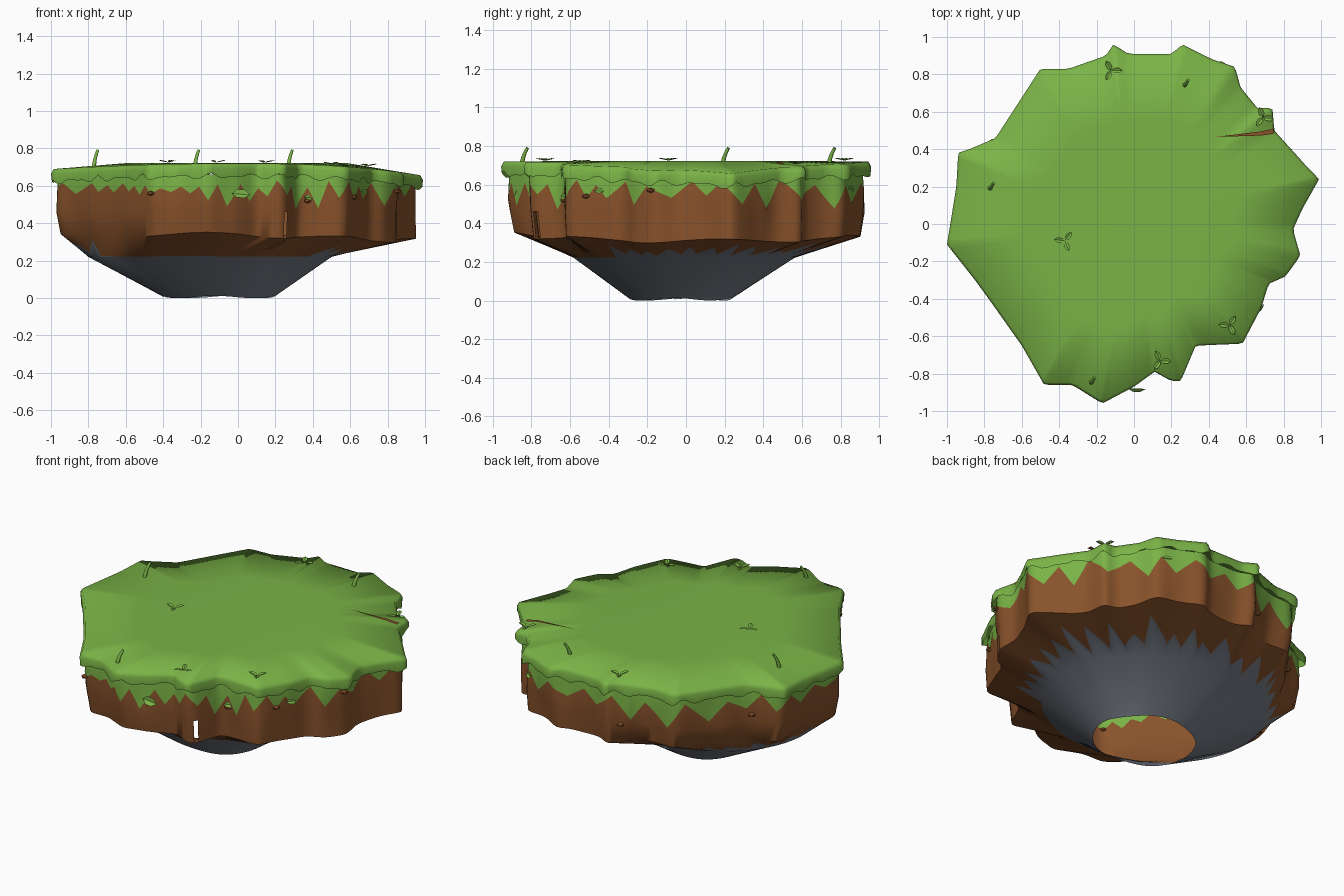
import bpy, bmesh, math, random
from mathutils import Vector

random.seed(4)
cube = bpy.data.objects.get("Cube")
if cube:
    bpy.data.objects.remove(cube)


def material(name, rgb):
    m = bpy.data.materials.new(name)
    m.use_nodes = True
    color = (*rgb, 1)
    m.diffuse_color = color
    bsdf = m.node_tree.nodes["Principled BSDF"]
    bsdf.inputs["Base Color"].default_value = color
    bsdf.inputs["Roughness"].default_value = 0.9
    return m


GRASS = material("grass green", (0.195, 0.45, 0.062))
SOIL = material("soil brown", (0.25, 0.085, 0.024))
ROCK = material("rock grey", (0.19, 0.21, 0.25))

# Island outline in hundredths, clockwise from the left end
OUTLINE = [(-100, -11), (-95, 20), (-94, 38), (-88, 40), (-74, 46), (-50, 83),
           (-35, 83), (-15, 90), (-11, 96), (-3, 91), (20, 91), (26, 96),
           (42, 88), (54, 84), (57, 73), (66, 62), (74, 62), (75, 50),
           (85, 39), (93, 30), (99, 24), (90, 8), (85, -3), (89, -17),
           (81, -28), (72, -32), (68, -45), (58, -64), (33, -65), (25, -84),
           (20, -84), (11, -79), (0, -87), (-17, -96), (-33, -86), (-48, -86),
           (-60, -65), (-77, -41), (-85, -30)]
COUNT = 216


def resample(points, count):
    pts = [Vector(p) / 100 for p in points]
    pairs = list(zip(pts, pts[1:] + pts[:1]))
    step = sum((b - a).length for a, b in pairs) / count
    out, along = [], 0
    for a, b in pairs:
        length = (b - a).length
        while along < length and len(out) < count:
            out.append(a.lerp(b, along / length))
            along += step
        along -= length
    return out


def relax(pts, passes):
    for _ in range(passes):
        pts = [(pts[i - 1] + 2 * p + pts[(i + 1) % len(pts)]) / 4 for i, p in enumerate(pts)]
    return pts


def finish(bm, name, mats, angle):
    bmesh.ops.recalc_face_normals(bm, faces=bm.faces)
    mesh = bpy.data.meshes.new(name)
    bm.to_mesh(mesh)
    bm.free()
    for m in mats:
        mesh.materials.append(m)
    obj = bpy.data.objects.new(name, mesh)
    bpy.context.collection.objects.link(obj)
    bpy.ops.object.select_all(action='DESELECT')
    obj.select_set(True)
    bpy.context.view_layer.objects.active = obj
    if angle:
        bpy.ops.object.shade_smooth_by_angle(angle=math.radians(angle))


def loft(bm, rings, indices):
    loops = [[bm.verts.new(p) for p in ring] for ring in rings]
    for a, b, index in zip(loops, loops[1:], indices):
        for i in range(len(a)):
            j = (i + 1) % len(a)
            bm.faces.new((a[i], a[j], b[j], b[i])).material_index = index
    return loops


# Turf lid with a drooping scalloped lip
edge = resample(OUTLINE, COUNT)


def rim_z(p):
    return 0.72 - 0.03 * p.x ** 2 - 0.035 * max(0, p.x) ** 3


scallop = [abs(math.sin(i * 0.42)) * 0.022 + 0.008 * math.sin(i * 1.3) for i in range(COUNT)]
inner = relax(edge, 6)
lid_rings = [
    [(*(p * 0.6), 0.722) for p in inner],
    [(*(p * 0.985), rim_z(p)) for p in edge],
    [(*p, rim_z(p) - 0.025) for p in edge],
    [(*(p * 0.997), rim_z(p) - 0.055 - s) for p, s in zip(edge, scallop)],
]
bm = bmesh.new()
loops = loft(bm, lid_rings, [0] * 3)
bm.faces.new(loops[0])
finish(bm, "turf_top", [GRASS], 180)

# Open shell of turf teeth, soil wall and tapering rock
wall = relax(edge, 2)


def oval(p, cx, cy, rx, ry):
    a = math.atan2(p.y, p.x)
    return Vector((cx + rx * math.cos(a), cy + ry * math.sin(a)))


def zigzag(value, gap):
    """Uneven saw line: alternating high and low knots joined by straight runs."""
    out, high, start = [], True, value(True, 0)
    while len(out) < COUNT:
        high, run = not high, gap(len(out))
        end = value(high, len(out))
        out += [start + (end - start) * k / run for k in range(run)]
        start = end
    return out[:COUNT]


def tooth(high, i):
    shallow = wall[i].y < 0 and wall[i].x < -0.2
    low = random.uniform(0.55, 0.57) if shallow else random.uniform(0.47, 0.55)
    return random.uniform(0.585, 0.63) if high else low


def spike(high, i):
    # Rock spikes climb into the soil everywhere except the front
    if wall[i].y < -0.45:
        return 0.03
    return random.uniform(0.4, 0.75) if high else random.uniform(0.12, 0.25)


teeth_z = zigzag(tooth, lambda i: random.choice((2, 2, 3) if wall[i].y < -0.4 else (3, 4, 5)))
climbs = zigzag(spike, lambda i: random.choice((2, 3, 4)))
top, teeth, belly, ledge, jag, foot, base = ([] for _ in range(7))
for i, p in enumerate(wall):
    fold = 1 + 0.008 * math.sin(i * 0.5) + 0.006 * math.sin(i * 0.23 + 1)
    right = max(0, p.x)
    top.append((*(p * 0.965), 0.66))
    teeth.append((*(p * 0.972), teeth_z[i]))
    belly.append((*(p * 0.968 * fold), 0.46))
    low = Vector((*(p * (0.945 + 0.025 * right) * fold),
                  0.34 - 0.035 * right + 0.012 * math.sin(i * 0.19)))
    ledge.append(low)
    rim = Vector((*oval(p, -0.15, -0.01, 0.65, 0.57), 0.22))
    jag.append(rim.lerp(low, climbs[i]))
    foot.append(rim)
    base.append((*oval(p, -0.1, -0.03, 0.3, 0.265), 0.006 + 0.006 * math.sin(i * 0.12)))
bm = bmesh.new()
loft(bm, [top, teeth, belly, ledge, jag, foot, base], [0, 1, 1, 1, 2, 2])
# Small gap low in the front wall
gap_at = Vector((0.25, -0.78, 0.39))
gap_face = min(bm.faces, key=lambda f: (f.calc_center_median() - gap_at).length)
bmesh.ops.delete(bm, geom=[gap_face], context='FACES')
finish(bm, "island_body", [GRASS, SOIL, ROCK], 50)

# Crack in the turf showing the soil
bm = bmesh.new()
crack = [(0.43, 0.465, 0.723), (0.68, 0.473, 0.715), (0.745, 0.482, 0.705),
         (0.745, 0.51, 0.705), (0.68, 0.495, 0.715)]
verts = [bm.verts.new(v) for v in crack]
bm.faces.new((verts[0], verts[1], verts[4]))
bm.faces.new(verts[1:])
finish(bm, "turf_crack", [SOIL], 0)


# Leaves: folded pointed blades growing from a root, facing along the normal
def leaf(bm, root, direction, normal, length, width):
    d = Vector(direction).normalized()
    side = d.cross(normal).normalized() * width
    lift = normal * width * 0.3
    a, tip = bm.verts.new(root), bm.verts.new(root + d * length)
    mid = bm.verts.new(root + d * length * 0.5)
    for s in (-1, 1):
        near = bm.verts.new(root + d * length * 0.3 + side * s * 0.8 + lift)
        far = bm.verts.new(root + d * length * 0.7 + side * s * 0.8 + lift)
        bm.faces.new((a, near, mid))
        bm.faces.new((mid, near, far))
        bm.faces.new((mid, far, tip))


UP = Vector((0, 0, 1))
sprigs = [(-0.12, 0.82), (0.51, -0.54), (0.14, -0.73), (-0.37, -0.09), (0.69, 0.57)]
for n, (x, y) in enumerate(sprigs):
    bm = bmesh.new()
    root = Vector((x, y, 0.724 - 0.04 * max(0, x) ** 2))
    for k in range(3):
        a = n + k * 2.1
        leaf(bm, root, (math.cos(a), math.sin(a), 0.2), UP, 0.06, 0.017)
    finish(bm, "leaf_sprig", [GRASS], 0)

# Curled grass blades
for x, y in [(-0.77, 0.19), (-0.23, -0.85), (0.27, 0.74)]:
    curve = bpy.data.curves.new("grass_blade", 'CURVE')
    curve.dimensions = '3D'
    curve.bevel_depth = 0.013
    curve.bevel_resolution = 1
    curve.use_fill_caps = True
    spline = curve.splines.new('POLY')
    spline.points.add(4)
    for k, pt in enumerate(spline.points):
        t = k / 4
        pt.co = (x + 0.02 * t * t, y + 0.03 * t * t, 0.69 + 0.1 * t, 1)
        pt.radius = 1 - 0.4 * t
    curve.materials.append(GRASS)
    bpy.context.collection.objects.link(bpy.data.objects.new("grass_blade", curve))


# Small clods and hanging leaves on the wall
def wall_point(angle, z):
    a = math.radians(angle)
    aim = Vector((math.cos(a), math.sin(a)))
    p = max(wall, key=lambda q: q.normalized().dot(aim))
    return Vector((*(p * 0.975), z)), Vector((*p.normalized(), 0))


for angle, z in [(-120, 0.56), (-60, 0.52), (-40, 0.54), (-12, 0.57), (150, 0.5), (100, 0.45)]:
    spot, out = wall_point(angle, z)
    bm = bmesh.new()
    bmesh.ops.create_icosphere(bm, subdivisions=1, radius=0.022)
    for v in bm.verts:
        v.co.z *= 0.6
        v.co += spot
    finish(bm, "soil_clod", [SOIL], 0)

for angle, z, size in [(-93, 0.56, 0.1), (-62, 0.54, 0.06), (-35, 0.57, 0.06), (60, 0.58, 0.06)]:
    spot, out = wall_point(angle, z)
    bm = bmesh.new()
    leaf(bm, spot + out * 0.012, UP.cross(out) - UP * 0.1, out + UP * 0.4, size, size * 0.3)
    finish(bm, "hanging_leaf", [GRASS], 0)
